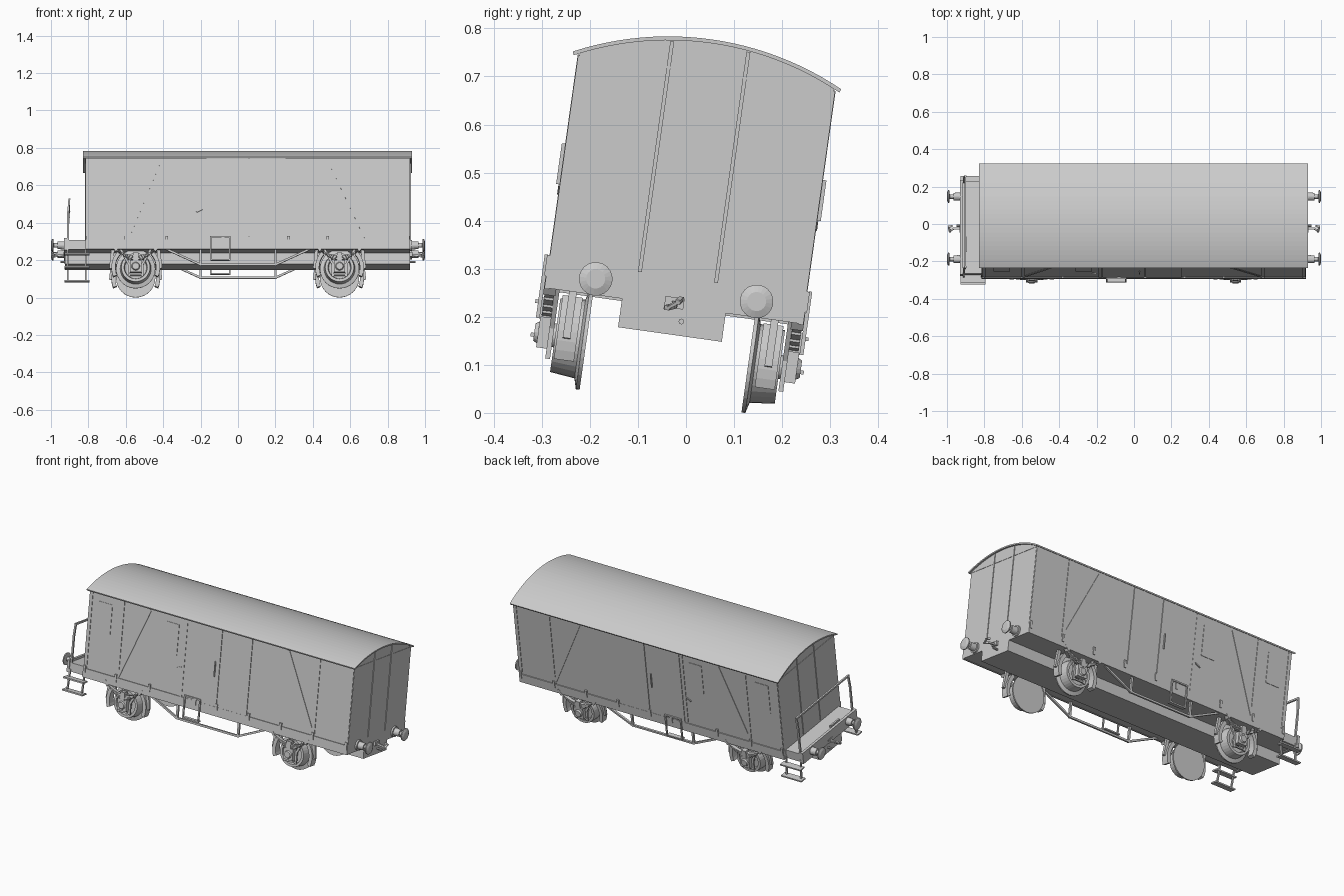
import bpy, bmesh
from math import sin, cos, pi, radians, asin
from mathutils import Matrix, Vector

if "Cube" in bpy.data.objects:
    bpy.data.objects.remove(bpy.data.objects["Cube"], do_unlink=True)

grey = bpy.data.materials.new("plain grey")
grey.use_nodes = True
grey.diffuse_color = (0.6, 0.6, 0.6, 1)
grey.node_tree.nodes["Principled BSDF"].inputs["Base Color"].default_value = (0.6, 0.6, 0.6, 1)

# The whole wagon leans sideways about its length
FRAME = Matrix.Translation((0, -0.053, 0.0245)) @ Matrix.Rotation(radians(-8), 4, 'X')


def finish(name, bm):
    bmesh.ops.recalc_face_normals(bm, faces=bm.faces)
    mesh = bpy.data.meshes.new(name)
    bm.to_mesh(mesh)
    bm.free()
    mesh.materials.append(grey)
    ob = bpy.data.objects.new(name, mesh)
    bpy.context.collection.objects.link(ob)
    ob.matrix_world = FRAME
    return ob


def add_box(bm, x, y, z):
    size = Vector((x[1] - x[0], y[1] - y[0], z[1] - z[0]))
    mid = Vector((x[0] + x[1], y[0] + y[1], z[0] + z[1])) / 2
    bmesh.ops.create_cube(bm, size=1, matrix=Matrix.Translation(mid) @ Matrix.Diagonal((*size, 1)))


def box(name, x, y, z):
    bm = bmesh.new()
    add_box(bm, x, y, z)
    return finish(name, bm)


def bars(name, points, width, depth, closed=False):
    """Rectangular bars between successive points; depth lies along y."""
    bm = bmesh.new()
    pts = [Vector(p) for p in points]
    for a, b in zip(pts, pts[1:] + pts[:1] if closed else pts[1:]):
        d = (b - a).normalized()
        side = Vector((0, 1, 0)) if abs(d.y) < 0.9 else Vector((1, 0, 0))
        up = d.cross(side).normalized()
        rot = Matrix((d, side, up)).transposed().to_4x4()
        size = ((b - a).length + width * 0.9, depth, width, 1)
        bmesh.ops.create_cube(bm, size=1, matrix=Matrix.Translation((a + b) / 2) @ rot @ Matrix.Diagonal(size))
    return finish(name, bm)


def prism(name, profile, lo, hi, axis='x'):
    """Extrude a closed profile: (y, z) along x, or (x, z) along y."""
    bm = bmesh.new()
    put = (lambda t, p: (t, p[0], p[1])) if axis == 'x' else (lambda t, p: (p[0], t, p[1]))
    a = [bm.verts.new(put(lo, p)) for p in profile]
    b = [bm.verts.new(put(hi, p)) for p in profile]
    bm.faces.new(a)
    bm.faces.new(b)
    for i in range(len(a)):
        j = (i + 1) % len(a)
        bm.faces.new((a[i], a[j], b[j], b[i]))
    return finish(name, bm)


def lathe(name, profile, origin, axis, n=32):
    """Revolve (distance, radius) pairs about an axis, with flat ends."""
    bm = bmesh.new()
    rings = []
    for d, r in profile:
        ring = []
        for i in range(n):
            c, s = r * cos(2 * pi * i / n), r * sin(2 * pi * i / n)
            p = (d, c, s) if axis == 'x' else (c, d, s)
            ring.append(bm.verts.new(Vector(origin) + Vector(p)))
        rings.append(ring)
    for a, b in zip(rings, rings[1:]):
        for i in range(n):
            bm.faces.new((a[i], a[i - 1], b[i - 1], b[i]))
    bm.faces.new(rings[0])
    bm.faces.new(rings[-1])
    return finish(name, bm)


def arc(radius, half, n=24, centre=0.116):
    top = asin(half / radius)
    return [(radius * sin(t), centre + radius * cos(t))
            for t in (top * (1 - 2 * i / n) for i in range(n + 1))]


# Body, arched roof and central underframe
X0, X1, WALL = -0.815, 0.92, 0.267
prism("body", [(-WALL, 0.2), (WALL, 0.2)] + arc(0.638, WALL), X0, X1)
prism("roof", arc(0.644, 0.282) + arc(0.636, 0.279)[::-1], -0.828, 0.93)
box("underframe", (-0.925, 0.92), (-0.109, 0.109), (0.14, 0.205))

# End ribs and eave strips
for x in (X0, X1):
    for y in (-0.08, 0.08):
        box("end_rib", (x - 0.004, x + 0.004), (y - 0.004, y + 0.004), (0.26, 0.745))
    box("end_eave_strip", (x - 0.002, x + 0.002), (-WALL, WALL), (0.688, 0.692))

# Open end platform, railing
box("platform", (-0.92, X0), (-0.25, 0.25), (0.2, 0.25))
box("platform_end_beam", (-0.93, -0.915), (-0.255, 0.255), (0.195, 0.262))
bars("platform_railing", [(-0.908, -0.245, 0.25), (-0.908, -0.245, 0.4), (-0.902, -0.245, 0.47),
                          (-0.902, 0.245, 0.47), (-0.908, 0.245, 0.4), (-0.908, 0.245, 0.25)], 0.01, 0.01)
box("brake_handle", (-0.905, -0.895), (-0.13, -0.05), (0.25, 0.262))

# Buffers and couplings at both ends
for e in (-1, 1):
    for y in (-0.169, 0.169):
        prof = [(0.915, 0.03), (0.93, 0.03), (0.93, 0.022), (0.965, 0.02), (0.965, 0.012),
                (0.985, 0.012), (0.988, 0.035), (0.994, 0.035), (1.0, 0.02)]
        lathe("buffer", [(e * d, r) for d, r in prof], (0, y, 0.233), 'x', 20)
    box("coupling_plate", sorted((e * 0.915, e * 0.932)), (-0.02, 0.02), (0.195, 0.218))
    bars("coupling_hook", [(e * 0.93, 0, 0.205), (e * 0.965, 0, 0.2), (e * 0.985, -0.012, 0.195),
                           (e * 0.99, 0.008, 0.21), (e * 0.975, 0.012, 0.215)], 0.01, 0.01)
    lathe("brake_pipe", [(e * 0.915, 0.006), (e * 0.95, 0.006)], (0, 0.02, 0.17), 'x', 10)

for s in (-1, 1):
    def span(a, b):
        return sorted((s * a, s * b))

    face = s * WALL

    # Side sill, brackets, straps and diagonal braces
    box("side_sill", (X0, X1), span(0.262, 0.272), (0.198, 0.25))
    for x in (-0.805, -0.6, -0.38, -0.08, 0.06, 0.27, 0.48, 0.69, 0.91):
        box("sill_bracket", (x - 0.007, x + 0.007), span(0.265, 0.276), (0.225, 0.268))
    for x in (-0.803, -0.595, -0.18, 0.69, 0.908):
        box("side_strap", (x - 0.01, x + 0.01), span(0.26, 0.27), (0.25, 0.69))
    for low, high in ((-0.59, -0.42), (0.685, 0.49)):
        bars("diagonal_brace", [(low, face, 0.26), (high, face, 0.675)], 0.018, 0.006)

    # Sliding doors and handle
    for a, b in ((-0.168, 0.057), (0.061, 0.255)):
        box("side_door", (a, b), span(0.26, 0.271), (0.25, 0.69))
    bars("door_handle", [(0.03, s * 0.274, 0.42), (0.03, s * 0.274, 0.5)], 0.006, 0.008)

    # Shuttered windows
    for x in (-0.75, -0.312):
        box("window_shutter", (x, x + 0.088), span(0.26, 0.2695), (0.47, 0.645))
    bars("side_lever", [(-0.22, s * 0.27, 0.4), (-0.19, s * 0.27, 0.415)], 0.006, 0.006)

    # Truss rods with posts and the central hanging step
    y = s * 0.25
    bars("truss_rod", [(-0.38, y, 0.2), (-0.2, y, 0.117), (0.2, y, 0.117), (0.38, y, 0.2)], 0.011, 0.012)
    for x in (-0.2, 0.2):
        bars("truss_post", [(x, y, 0.117), (x, y, 0.2)], 0.012, 0.012)
    bars("door_step", [(-0.145, s * 0.277, 0.265), (-0.145, s * 0.277, 0.14),
                       (-0.045, s * 0.277, 0.14), (-0.045, s * 0.277, 0.265)], 0.008, 0.008, True)
    box("door_step_tread", (-0.145, -0.045), span(0.255, 0.281), (0.136, 0.143))

    # Platform access steps
    for x in (-0.91, -0.815):
        bars("step_hanger", [(x, s * 0.25, 0.21), (x, s * 0.262, 0.1)], 0.008, 0.01)
    for z in (0.1, 0.17):
        box("step_tread", (-0.928, -0.795), span(0.248, 0.287), (z - 0.004, z + 0.004))

    for cx in (-0.547, 0.543):
        # Flanged wheel with recessed outer face
        prof = [(0.17, 0.105), (0.178, 0.105), (0.184, 0.083), (0.236, 0.077), (0.236, 0.062),
                (0.215, 0.058), (0.215, 0.028), (0.245, 0.024)]
        lathe("wheel", [(s * d, r) for d, r in prof], (cx, 0, 0.105), 'y')

        # Axle box with cover
        box("axle_box", (cx - 0.03, cx + 0.03), span(0.24, 0.272), (0.075, 0.14))
        lathe("axle_cover", [(s * 0.27, 0.024), (s * 0.28, 0.018)], (cx, 0, 0.106), 'y', 16)
        box("spring_buckle", (cx - 0.014, cx + 0.014), span(0.246, 0.274), (0.135, 0.18))

        # Leaf spring
        for k in range(4):
            half = 0.105 - 0.02 * k
            curve = [(cx + half * t / 4, 0.147 + 0.006 * (3 - k) + 3 * (half * t / 4) ** 2)
                     for t in range(-4, 5)]
            prism("spring_leaf", curve + [(x, z - 0.005) for x, z in curve[::-1]],
                  s * 0.25, s * 0.27, 'y')

        for m in (-1, 1):
            # Guard legs, spring shackles, brake shoes and hangers
            bars("axle_guard", [(cx + m * 0.08, s * 0.245, 0.2), (cx + m * 0.036, s * 0.245, 0.12),
                                (cx + m * 0.036, s * 0.245, 0.06)], 0.012, 0.01)
            bars("spring_shackle", [(cx + m * 0.105, s * 0.26, 0.195),
                                    (cx + m * 0.12, s * 0.26, 0.215)], 0.014, 0.026)
            angles = [radians(-22 + 9 * i) for i in range(8)]
            shoe = [(cx + m * r * cos(t), 0.105 + r * sin(t))
                    for r, run in ((0.109, angles), (0.13, angles[::-1])) for t in run]
            prism("brake_shoe", shoe, s * 0.19, s * 0.232, 'y')
            bars("brake_hanger", [(cx + m * 0.132, s * 0.212, 0.11),
                                  (cx + m * 0.122, s * 0.212, 0.205)], 0.018, 0.016)
    # Tie bar linking each guard pair
    for cx in (-0.547, 0.543):
        bars("guard_tie", [(cx - 0.036, s * 0.245, 0.062), (cx + 0.036, s * 0.245, 0.062)], 0.008, 0.01)
